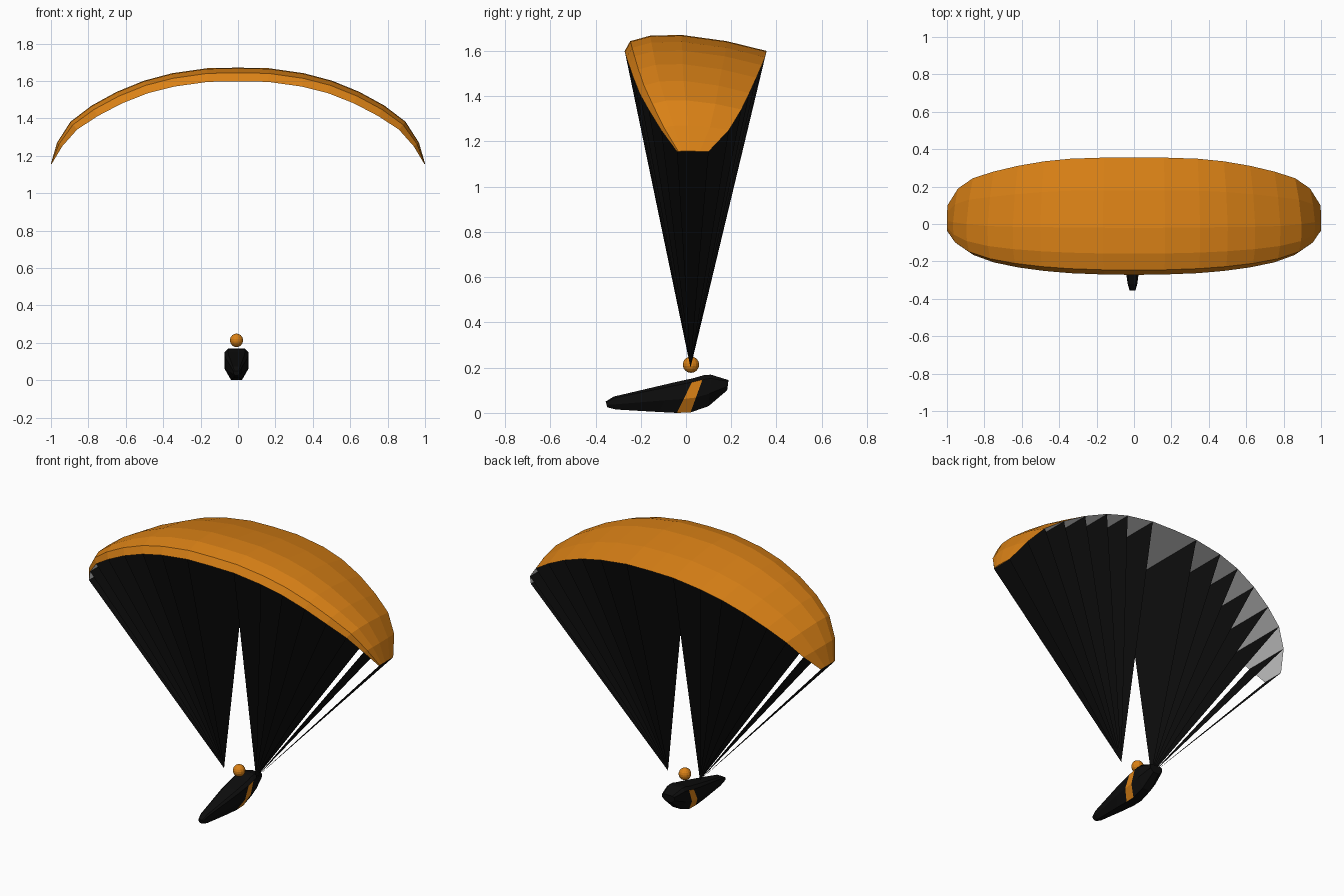
import bpy, bmesh, math
from mathutils import Vector

if "Cube" in bpy.data.objects:
    bpy.data.objects.remove(bpy.data.objects["Cube"])


def material(name, rgb):
    m = bpy.data.materials.new(name)
    m.diffuse_color = (*rgb, 1)
    m.use_nodes = True
    m.node_tree.nodes["Principled BSDF"].inputs["Base Color"].default_value = m.diffuse_color
    return m


ORANGE = material("orange", (0.70, 0.22, 0.008))
BLACK = material("black", (0.004, 0.004, 0.004))
WHITE = material("underside white", (0.75, 0.75, 0.75))


def finish(name, bm, mats, fix_normals=True):
    if fix_normals:
        bmesh.ops.recalc_face_normals(bm, faces=bm.faces[:])
    me = bpy.data.meshes.new(name)
    bm.to_mesh(me)
    bm.free()
    for m in mats:
        me.materials.append(m)
    ob = bpy.data.objects.new(name, me)
    bpy.context.collection.objects.link(ob)
    return ob


def loft(bm, rings, rule):
    """Skin closed rings, colour each strip by rule(ring index, point index)."""
    vs = [[bm.verts.new(p) for p in r] for r in rings]
    n = len(rings[0])
    for i in range(len(vs) - 1):
        for j in range(n):
            k = (j + 1) % n
            f = bm.faces.new((vs[i][j], vs[i][k], vs[i + 1][k], vs[i + 1][j]))
            f.material_index = rule(i, j)
    for end in (vs[0], vs[-1]):
        bm.faces.new(end)


# Wing ribs of one half: x, z of lower skin, front y, back y, thickness
HALF = [
    (0.16, 1.595, -0.270, 0.355, 0.073),
    (0.34, 1.570, -0.263, 0.349, 0.072),
    (0.48, 1.535, -0.251, 0.335, 0.070),
    (0.62, 1.480, -0.232, 0.311, 0.068),
    (0.75, 1.412, -0.205, 0.280, 0.065),
    (0.86, 1.340, -0.165, 0.245, 0.055),
    (0.94, 1.250, -0.110, 0.190, 0.034),
    (0.997, 1.155, -0.040, 0.100, 0.004),
]
ribs = [(-r[0], *r[1:]) for r in reversed(HALF)] + [(0, 1.598, -0.272, 0.356, 0.073)] + HALF

# Aerofoil: chord fraction, height fraction (last edge closes the underside)
FOIL = [(0, 0), (0.04, 0.62), (0.18, 0.95), (0.40, 1.0), (0.72, 0.62), (1, 0.03)]

# Canopy
rings = []
for i, (x, z, yf, yb, t) in enumerate(ribs):
    a, b = ribs[max(i - 1, 0)], ribs[min(i + 1, len(ribs) - 1)]
    up = Vector((a[1] - b[1], 0, b[0] - a[0])).normalized()
    rings.append([Vector((x, yf + u * (yb - yf), z)) + up * t * h for u, h in FOIL])
bm = bmesh.new()
loft(bm, rings, lambda i, j: 1 if j == len(FOIL) - 1 else 0)
finish("canopy", bm, [ORANGE, WHITE])

# Suspension line sheets: one flat triangle per rib, meeting at the risers
bm = bmesh.new()
for x, z, yf, yb, t in ribs:
    if x:
        apex = (math.copysign(0.11, x), 0.02, 0.20)
        bm.faces.new([bm.verts.new(p) for p in ((x, yf, z), (x, yb, z), apex)])
finish("suspension_lines", bm, [BLACK], False)

# Harness pod: bottom (y, z), top (y, z), half width of each slanted ring
POD = [
    (-0.348, 0.025, -0.355, 0.050, 0.016),
    (-0.310, 0.015, -0.320, 0.072, 0.026),
    (-0.120, 0.004, -0.060, 0.133, 0.058),
    (-0.040, 0.000, 0.035, 0.154, 0.064),
    (0.020, 0.002, 0.080, 0.167, 0.064),
    (0.100, 0.030, 0.110, 0.169, 0.062),
    (0.182, 0.100, 0.188, 0.145, 0.042),
]
SIDE = [(0.45, 0), (1, 0.4), (1, 0.88), (0.72, 1)]
SECTION = SIDE + [(-w, t) for w, t in reversed(SIDE)]
CX = -0.008
rings = [[(CX + w * s, y0 + t * (y1 - y0), z0 + t * (z1 - z0)) for s, t in SECTION]
         for y0, z0, y1, z1, w in POD]
bm = bmesh.new()
# orange slanted stripe on both flanks
loft(bm, rings, lambda i, j: 1 if i == 3 and j in (0, 1, 5, 6) else 0)
finish("harness_pod", bm, [BLACK, ORANGE])

# Pilot helmet
bm = bmesh.new()
bmesh.ops.create_uvsphere(bm, u_segments=14, v_segments=9, radius=0.036)
bmesh.ops.translate(bm, verts=bm.verts[:], vec=(CX, 0.022, 0.213))
finish("helmet", bm, [ORANGE])
